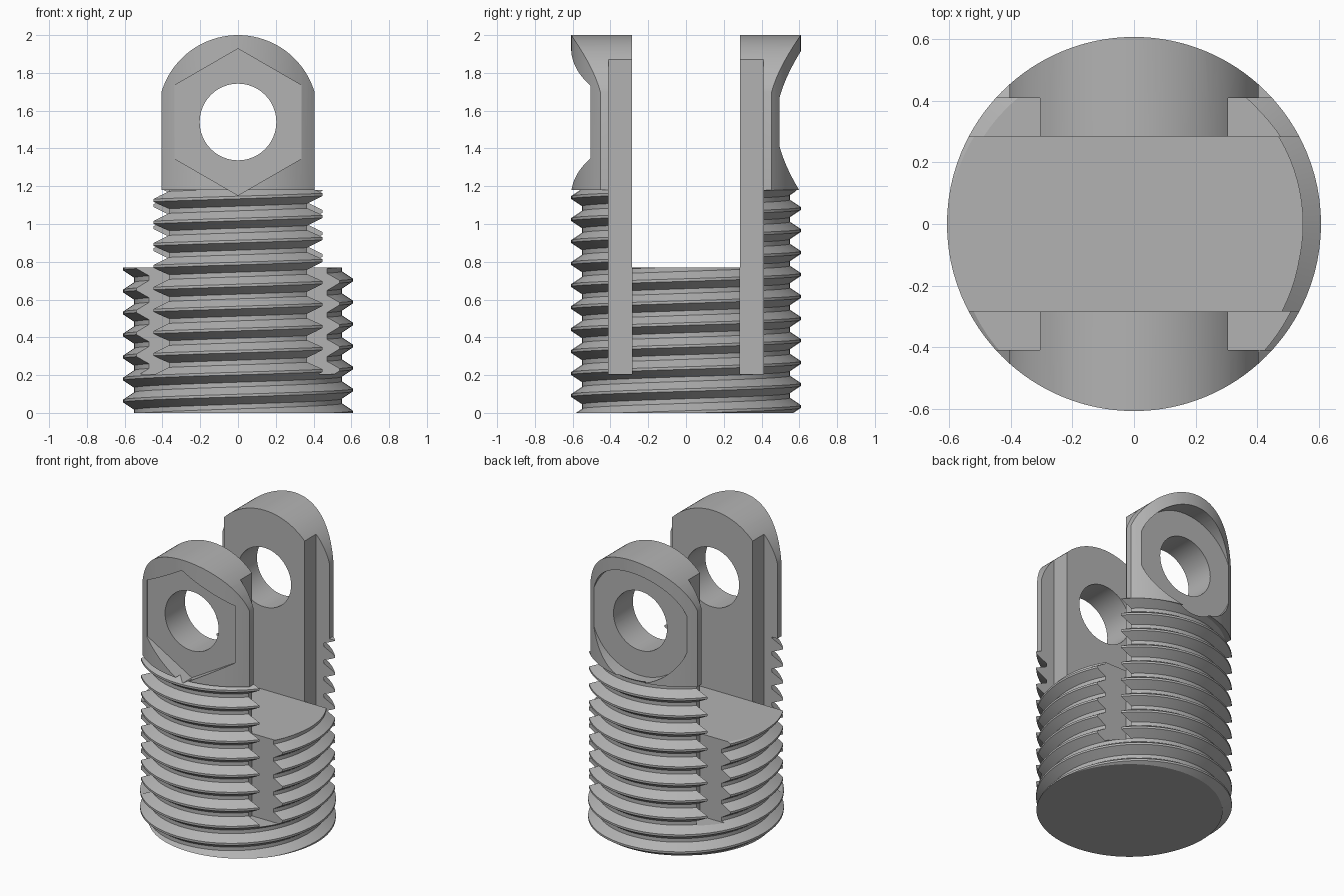
import bpy, bmesh
from math import sin, cos, pi, asin

old = bpy.data.objects.get("Cube")
if old:
    bpy.data.objects.remove(old, do_unlink=True)

R, ROOT = 0.608, 0.55          # thread crest and root radius
PITCH = 0.1165
SHOULDER, FLOOR, TOP = 1.18, 0.77, 2.0
HOLE_Z = 1.54
SLOT, NOTCH = 0.285, 0.41      # half widths across y

grey = bpy.data.materials.new("plain grey")
grey.use_nodes = True
COLOUR = (0.45, 0.45, 0.45, 1)
grey.diffuse_color = COLOUR
grey.node_tree.nodes["Principled BSDF"].inputs["Base Color"].default_value = COLOUR


def finish(name, bm):
    bmesh.ops.recalc_face_normals(bm, faces=bm.faces)
    mesh = bpy.data.meshes.new(name)
    bm.to_mesh(mesh)
    bm.free()
    mesh.materials.append(grey)
    ob = bpy.data.objects.new(name, mesh)
    bpy.context.collection.objects.link(ob)
    return ob


def prism(name, outline, lo, hi, axis="z"):
    """Extrude a closed 2D outline along z (points x, y) or y (points x, z)."""
    bm = bmesh.new()
    place = (lambda a, b, h: (a, b, h)) if axis == "z" else (lambda a, b, h: (a, h, b))
    ends = [[bm.verts.new(place(a, b, h)) for a, b in outline] for h in (lo, hi)]
    for end in ends:
        bm.faces.new(end)
    n = len(outline)
    for i in range(n):
        j = (i + 1) % n
        bm.faces.new((ends[0][i], ends[0][j], ends[1][j], ends[1][i]))
    return finish(name, bm)


def ring(radius, sides, height=0.0):
    """Regular polygon with a corner pointing up."""
    return [(radius * sin(2 * pi * i / sides), height + radius * cos(2 * pi * i / sides))
            for i in range(sides)]


def box(name, x0, x1, y0, y1, z0, z1):
    return prism(name, [(x0, y0), (x1, y0), (x1, y1), (x0, y1)], z0, z1)


def combine(target, tool, operation):
    mod = target.modifiers.new(operation, "BOOLEAN")
    mod.operation, mod.solver, mod.object = operation, "EXACT", tool
    bpy.ops.object.select_all(action="DESELECT")
    bpy.context.view_layer.objects.active = target
    target.select_set(True)
    bpy.ops.object.modifier_apply(modifier=mod.name)
    bpy.data.objects.remove(tool, do_unlink=True)


def threaded_cylinder(name, steps=96, turns=14):
    """Right-handed helical thread, trimmed flat at both ends."""
    # one pitch of the thread: crest flat, upper flank, root flat, lower flank
    profile = [(-0.007, R), (0.007, R), (0.046, ROOT), (0.0705, ROOT)]
    start = 0.121 - 3 * PITCH
    bm = bmesh.new()
    rows = len(profile) * turns
    grid = []
    for i in range(steps):
        t = 2 * pi * i / steps
        column = []
        for j in range(rows):
            dz, r = profile[j % 4]
            z = start + PITCH * (j // 4 + i / steps) + dz
            column.append(bm.verts.new((r * cos(t), r * sin(t), z)))
        grid.append(column)
    for i in range(steps):
        shift = 4 if i == steps - 1 else 0
        a, b = grid[i], grid[(i + 1) % steps]
        for j in range(rows - 1 - shift):
            bm.faces.new((a[j], b[j + shift], b[j + 1 + shift], a[j + 1]))
    for z, normal in ((0, -1), (SHOULDER, 1)):
        cut = bmesh.ops.bisect_plane(
            bm, geom=bm.verts[:] + bm.edges[:] + bm.faces[:], dist=1e-6,
            plane_co=(0, 0, z), plane_no=(0, 0, normal), clear_outer=True)
        rim = [e for e in cut["geom_cut"] if isinstance(e, bmesh.types.BMEdge)]
        bmesh.ops.edgenet_fill(bm, edges=rim)
    return finish(name, bm)


# Threaded lower body
body = threaded_cylinder("threaded_clevis")

# Smooth domed head above the thread
half, dome_r = 0.405, 0.423
dome_z = TOP - dome_r
sweep = asin(half / dome_r)
arch = [(dome_r * sin(a), dome_z + dome_r * cos(a))
        for a in (sweep * (1 - 2 * k / 40) for k in range(41))]
head = prism("head", [(-half, SHOULDER), (half, SHOULDER)] + arch, -0.8, 0.8, "y")
combine(head, prism("head_round", ring(R, 128), 1.0, 2.2), "INTERSECT")
combine(body, head, "UNION")

# Central slot and the four side notches
combine(body, box("slot", -1, 1, -SLOT, SLOT, FLOOR, 2.5), "DIFFERENCE")
for sx in (-1, 1):
    for sy in (-1, 1):
        xs = sorted((sx * 0.305, sx * 1.0))
        ys = sorted((sy * SLOT, sy * NOTCH))
        combine(body, box("notch", *xs, *ys, 0.205, 2.5), "DIFFERENCE")

# Hexagonal nut pocket in front, round bolt-head pocket behind, through hole
combine(body, prism("nut_pocket", ring(0.388, 6, HOLE_Z), -0.9, -0.5, "y"), "DIFFERENCE")
combine(body, prism("bolt_pocket", ring(0.375, 64, HOLE_Z), 0.495, 0.9, "y"), "DIFFERENCE")
combine(body, prism("pin_hole", ring(0.203, 48, HOLE_Z), -1, 1, "y"), "DIFFERENCE")

bpy.ops.object.select_all(action="DESELECT")
body.select_set(True)
bpy.context.view_layer.objects.active = body
bpy.ops.object.shade_smooth_by_angle(angle=0.5)
